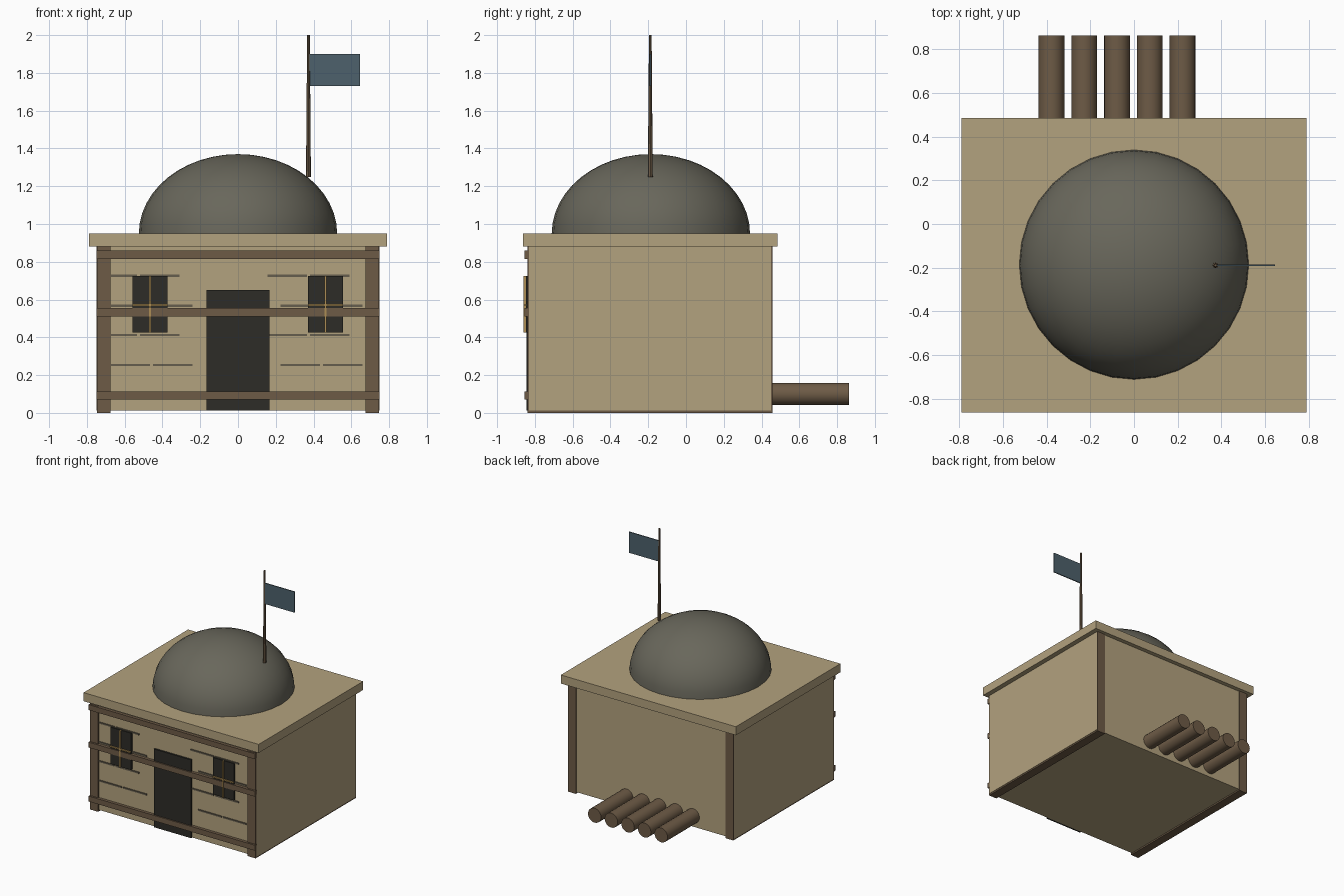
import bpy, bmesh, math
from mathutils import Matrix, Vector

if "Cube" in bpy.data.objects:
    bpy.data.objects.remove(bpy.data.objects["Cube"])


def material(name, rgb):
    m = bpy.data.materials.new(name)
    m.diffuse_color = (*rgb, 1)
    m.use_nodes = True
    m.node_tree.nodes["Principled BSDF"].inputs["Base Color"].default_value = m.diffuse_color
    return m


TAN = material("clay", (0.45, 0.36, 0.21))
WOOD = material("wood", (0.155, 0.105, 0.062))
SEAM = material("seam", (0.13, 0.11, 0.075))
DARK = material("dark_opening", (0.026, 0.025, 0.02))
GOLD = material("window_bar", (0.42, 0.27, 0.09))
DOME = material("dome_stone", (0.14, 0.135, 0.105))
FLAG = material("flag_cloth", (0.075, 0.12, 0.15))


def finish(name, bm, mat):
    me = bpy.data.meshes.new(name)
    bm.to_mesh(me)
    bm.free()
    me.materials.append(mat)
    ob = bpy.data.objects.new(name, me)
    bpy.context.collection.objects.link(ob)
    return ob


def smooth(ob, angle=40):
    bpy.ops.object.select_all(action='DESELECT')
    ob.select_set(True)
    bpy.context.view_layer.objects.active = ob
    bpy.ops.object.shade_smooth_by_angle(angle=math.radians(angle))


def box(name, x, y, z, mat):
    """Box from (min, max) ranges."""
    bm = bmesh.new()
    bmesh.ops.create_cube(bm, size=1)
    for v in bm.verts:
        v.co = Vector([a + (c + 0.5) * (b - a) for c, (a, b) in zip(v.co, (x, y, z))])
    return finish(name, bm, mat)


def rod(name, p, q, r1, r2, sides, mat):
    """Round bar from p to q."""
    p, q = Vector(p), Vector(q)
    bm = bmesh.new()
    rot = (q - p).to_track_quat('Z', 'Y').to_matrix().to_4x4()
    bmesh.ops.create_cone(bm, cap_ends=True, segments=sides, radius1=r1, radius2=r2,
                          depth=(q - p).length,
                          matrix=Matrix.Translation((p + q) / 2) @ rot)
    ob = finish(name, bm, mat)
    smooth(ob)
    return ob


# Main block and roof slab
box("walls", (-0.75, 0.75), (-0.83, 0.45), (0.012, 0.88), TAN)
box("roof_slab", (-0.79, 0.79), (-0.862, 0.485), (0.88, 0.95), TAN)

# Flattened half-sphere dome
bm = bmesh.new()
bmesh.ops.create_uvsphere(bm, u_segments=32, v_segments=24, radius=1)
bmesh.ops.bisect_plane(bm, geom=bm.verts[:] + bm.edges[:] + bm.faces[:], dist=1e-4,
                       plane_co=(0, 0, 0), plane_no=(0, 0, -1), clear_outer=True)
bmesh.ops.holes_fill(bm, edges=[e for e in bm.edges if e.is_boundary], sides=0)
bmesh.ops.transform(bm, verts=bm.verts, matrix=Matrix.Translation((0, -0.186, 0.948))
                    @ Matrix.Diagonal((0.525, 0.525, 0.422, 1)))
smooth(finish("dome", bm, DOME))

# Flag and tapered pole
rod("flag_pole", (0.373, -0.189, 1.25), (0.373, -0.189, 2.0), 0.013, 0.007, 8, WOOD)
box("flag", (0.378, 0.646), (-0.193, -0.185), (1.73, 1.90), FLAG)

# Corner posts run the full depth and show at front and back
for side, s in (("left", -1), ("right", 1)):
    box(f"{side}_posts", sorted((s * 0.675, s * 0.747)), (-0.84, 0.457), (0, 0.88), WOOD)

# Horizontal beams across the front
for i, z in enumerate((0.092, 0.532, 0.838)):
    box(f"front_beam_{i}", (-0.75, 0.75), (-0.855, -0.825), (z - 0.022, z + 0.022), WOOD)

# Door
box("door", (-0.168, 0.168), (-0.845, -0.82), (0.012, 0.65), DARK)

# Windows with crossed bars
for side, cx in (("left", -0.465), ("right", 0.463)):
    box(f"{side}_window", (cx - 0.093, cx + 0.093), (-0.848, -0.82), (0.425, 0.725), DARK)
    box(f"{side}_window_bar_vertical", (cx - 0.005, cx + 0.005), (-0.86, -0.84), (0.425, 0.725), GOLD)
    box(f"{side}_window_bar_cross", (cx - 0.093, cx + 0.093), (-0.86, -0.84), (0.567, 0.577), GOLD)

# Staggered wall seams either side of the door
for row, z in enumerate((0.253, 0.412, 0.567, 0.726)):
    shift = 0.07 if row % 2 == 0 else 0
    for i, x in enumerate((-0.745, -0.52, 0.155, 0.38)):
        box(f"wall_seam_{row}_{i}", (x + shift, x + shift + 0.21), (-0.837, -0.825),
            (z - 0.006, z + 0.006), SEAM)

# Row of logs at the back
for i in range(5):
    x = -0.378 + 0.15 * i
    rod(f"log_{i}", (x, 0.44, 0.1), (x, 0.862, 0.1), 0.059, 0.059, 20, WOOD)
